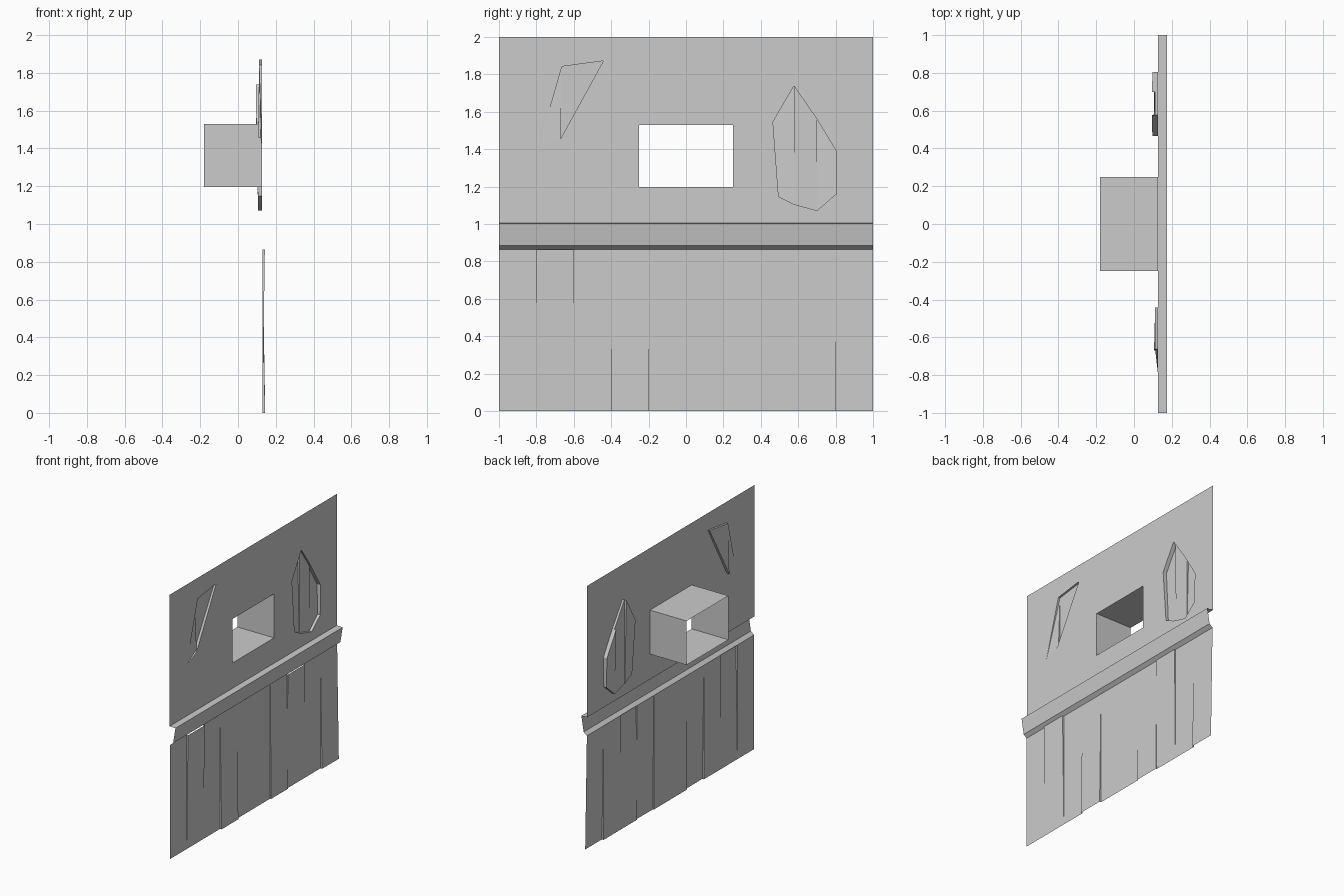
import bpy, bmesh
from mathutils import Vector

if "Cube" in bpy.data.objects:
    bpy.data.objects.remove(bpy.data.objects["Cube"])

WALL_X = 0.127


def finish(name, bm):
    me = bpy.data.meshes.new(name)
    bm.to_mesh(me)
    bm.free()
    ob = bpy.data.objects.new(name, me)
    bpy.context.collection.objects.link(ob)
    return ob


def face(bm, pts, toward):
    """Add a face whose normal points along 'toward'."""
    f = bm.faces.new([bm.verts.new(p) for p in pts])
    f.normal_update()
    if f.normal.dot(Vector(toward)) < 0:
        f.normal_flip()
    return f


# Outlines as (y, z): window and two patches of missing plaster
window = [(-0.25, 1.197), (0.25, 1.197), (0.25, 1.53), (-0.25, 1.53)]
small_patch = [(-0.795, 1.385), (-0.67, 1.457), (-0.442, 1.872), (-0.663, 1.842)]
large_patch = [(0.465, 1.545), (0.495, 1.147), (0.58, 1.105), (0.70, 1.072),
               (0.802, 1.16), (0.806, 1.385), (0.70, 1.56), (0.577, 1.738)]

# Plaster wall sheet with holes
bm = bmesh.new()
for loop in ([(-1, 1.005), (1, 1.005), (1, 2), (-1, 2)], window, small_patch, large_patch):
    vs = [bm.verts.new((WALL_X, y, z)) for y, z in loop]
    for i, v in enumerate(vs):
        bm.edges.new((v, vs[i - 1]))
bmesh.ops.triangle_fill(bm, edges=bm.edges[:], use_beauty=True, normal=(1, 0, 0))
for f in bm.faces:
    f.normal_update()
    if f.normal.x < 0:
        f.normal_flip()
finish("plaster_wall", bm)

# Window tunnel, open at both ends
bm = bmesh.new()
for i in range(4):
    (y0, z0), (y1, z1) = window[i - 1], window[i]
    inward = (0, -(y0 + y1) / 2, 1.363 - (z0 + z1) / 2)
    face(bm, [(WALL_X, y0, z0), (WALL_X, y1, z1), (-0.18, y1, z1), (-0.18, y0, z0)], inward)
finish("window_tunnel", bm)


# Recessed patches: every board is an index list into the outline plus depths
def patch(name, outline, boards):
    bm = bmesh.new()
    n = len(outline)
    for idx, xs in boards:
        floor = [(x, *outline[i]) for i, x in zip(idx, xs)]
        face(bm, floor, (1, 0, 0))
        cy = sum(p[1] for p in floor) / len(floor)
        cz = sum(p[2] for p in floor) / len(floor)
        for k in range(len(idx)):
            a, b = floor[k - 1], floor[k]
            if (idx[k - 1] + 1) % n != idx[k] or max(a[0], b[0]) >= WALL_X:
                continue
            face(bm, [a, b, (WALL_X, *b[1:]), (WALL_X, *a[1:])],
                 (0, cy - (a[1] + b[1]) / 2, cz - (a[2] + b[2]) / 2))
    # steps between neighbouring boards
    for (ia, xa), (ib, xb) in zip(boards, boards[1:]):
        shared = [i for i in ia if i in ib]
        da, db = dict(zip(ia, xa)), dict(zip(ib, xb))
        p, q = shared
        sign = 1 if da[p] + da[q] > db[p] + db[q] else -1
        pts = [(da[p], *outline[p]), (da[q], *outline[q]),
               (db[q], *outline[q]), (db[p], *outline[p])]
        face(bm, pts, (0, sign, 0))
    bmesh.ops.remove_doubles(bm, verts=bm.verts[:], dist=1e-5)
    return finish(name, bm)


patch("small_plaster_patch", small_patch, [
    ([0, 1, 3], [WALL_X, 0.120, 0.112]),
    ([1, 2, 3], [0.106, 0.112, 0.112])])
# side wall of the small patch along its upper left edge
bm = bmesh.new()
(y0, z0), (y3, z3) = small_patch[0], small_patch[3]
face(bm, [(WALL_X, y0, z0), (WALL_X, y3, z3), (0.112, y3, z3)], (0, 1, 0))
finish("small_patch_side", bm)

patch("large_plaster_patch", large_patch, [
    ([0, 1, 2, 7], [0.097, 0.105, 0.106, 0.095]),
    ([2, 3, 6, 7], [0.107, 0.107, 0.110, 0.112]),
    ([3, 4, 5, 6], [0.107, 0.105, 0.098, 0.095])])

# Rail across the wall, an open profile swept along y
rail = [(WALL_X, 1.005), (0.176, 1.003), (0.157, 0.886), (0.13, 0.864)]
bm = bmesh.new()
for (x0, z0), (x1, z1), out in zip(rail, rail[1:], [(0, 0, 1), (1, 0, 0), (1, 0, -1)]):
    face(bm, [(x0, -1, z0), (x0, 1, z0), (x1, 1, z1), (x1, -1, z1)], out)
finish("rail", bm)

# Lower planks: (bottom x, top x) for each, tilted slightly, with steps between
B = 0.130
planks = [(B, B), (B, 0.142), (B, B), (0.143, B), (B, B),
          (B, B), (0.138, B), (B, 0.138), (B, B), (0.144, B)]
bm = bmesh.new()
Z1 = 0.864
for i, (b, t) in enumerate(planks):
    y0, y1 = -1 + 0.2 * i, -0.8 + 0.2 * i
    face(bm, [(b, y0, 0), (b, y1, 0), (t, y1, Z1), (t, y0, Z1)], (1, 0, 0))
    if i == 9:
        break
    nb, nt = planks[i + 1]
    mid = ((b + nb + t + nt) / 4, y1, Z1 / 2)
    if (b - nb) * (t - nt) < 0:      # boards cross: one triangle per end
        face(bm, [(b, y1, 0), (nb, y1, 0), mid], (0, b - nb, 0))
        face(bm, [(t, y1, Z1), (nt, y1, Z1), mid], (0, t - nt, 0))
    elif b != nb:
        face(bm, [(b, y1, 0), (nb, y1, 0), (B, y1, Z1)], (0, b - nb, 0))
    elif t != nt:
        face(bm, [(t, y1, Z1), (nt, y1, Z1), (B, y1, 0)], (0, t - nt, 0))
bmesh.ops.remove_doubles(bm, verts=bm.verts[:], dist=1e-5)
finish("lower_planks", bm)
